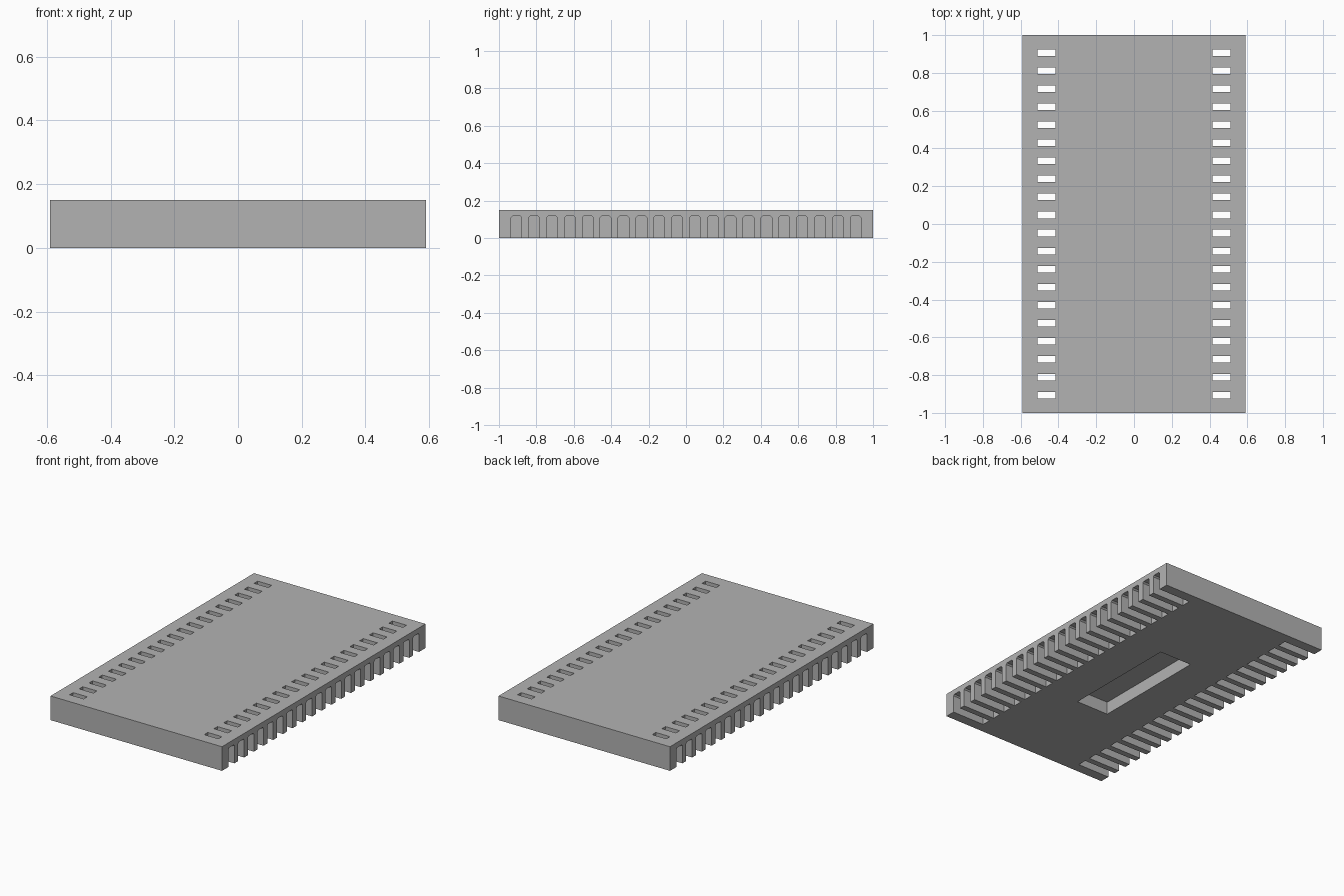
import bpy
import bmesh

WIDTH, LENGTH, HEIGHT = 1.18, 2.0, 0.15
COUNT, PITCH = 20, 0.0955
SLOT_W, SLOT_TOP, SLOT_INNER, CHAMFER = 0.058, 0.117, 0.365, 0.008

cube = bpy.data.objects.get("Cube")
if cube:
    bpy.data.objects.remove(cube, do_unlink=True)

grey = bpy.data.materials.new("plain grey")
grey.use_nodes = True
colour = (0.45, 0.45, 0.45, 1)
grey.diffuse_color = colour
grey.node_tree.nodes["Principled BSDF"].inputs["Base Color"].default_value = colour


def prism(bm, profile, x0, x1):
    """Extrude a closed y-z profile from x0 to x1."""
    face = bm.faces.new([bm.verts.new((x0, y, z)) for y, z in profile])
    ext = bmesh.ops.extrude_face_region(bm, geom=[face])
    moved = [g for g in ext["geom"] if isinstance(g, bmesh.types.BMVert)]
    bmesh.ops.translate(bm, verts=moved, vec=(x1 - x0, 0, 0))


def box(bm, x0, x1, y0, y1, z0, z1):
    prism(bm, [(y0, z0), (y1, z0), (y1, z1), (y0, z1)], x0, x1)


def finish(bm, name):
    bmesh.ops.recalc_face_normals(bm, faces=bm.faces[:])
    mesh = bpy.data.meshes.new(name)
    bm.to_mesh(mesh)
    bm.free()
    mesh.materials.append(grey)
    obj = bpy.data.objects.new(name, mesh)
    bpy.context.collection.objects.link(obj)
    return obj


# Solid slab
bm = bmesh.new()
box(bm, -WIDTH / 2, WIDTH / 2, -LENGTH / 2, LENGTH / 2, 0, HEIGHT)
cover = finish(bm, "cover")

# Underside channels, open at the long edges, and top openings above them
channels, openings = bmesh.new(), bmesh.new()
h = SLOT_W / 2
for i in range(COUNT):
    y = (i - (COUNT - 1) / 2) * PITCH
    profile = [(y - h, -0.1), (y + h, -0.1), (y + h, SLOT_TOP - CHAMFER),
               (y + h - CHAMFER, SLOT_TOP), (y - h + CHAMFER, SLOT_TOP),
               (y - h, SLOT_TOP - CHAMFER)]
    for side in (-1, 1):
        prism(channels, profile, side * SLOT_INNER, side * (WIDTH / 2 + 0.1))
        box(openings, side * 0.415, side * 0.512, y - 0.0175, y + 0.0175, 0.08, 0.2)

# Central pocket in the underside
box(channels, -0.113, 0.113, -0.378, 0.378, -0.1, 0.08)

# Cut the slab
for bm, name in ((channels, "channel_cutter"), (openings, "opening_cutter")):
    cutter = finish(bm, name)
    cutter.hide_render = True
    cutter.hide_set(True)
    cut = cover.modifiers.new(name, "BOOLEAN")
    cut.operation = "DIFFERENCE"
    cut.solver = "EXACT"
    cut.object = cutter

# Bake the cuts and drop the cutters
bpy.context.view_layer.update()
baked = bpy.data.meshes.new_from_object(
    cover.evaluated_get(bpy.context.evaluated_depsgraph_get()))
cutters = [m.object for m in cover.modifiers]
cover.modifiers.clear()
cover.data = baked
for cutter in cutters:
    bpy.data.objects.remove(cutter, do_unlink=True)
